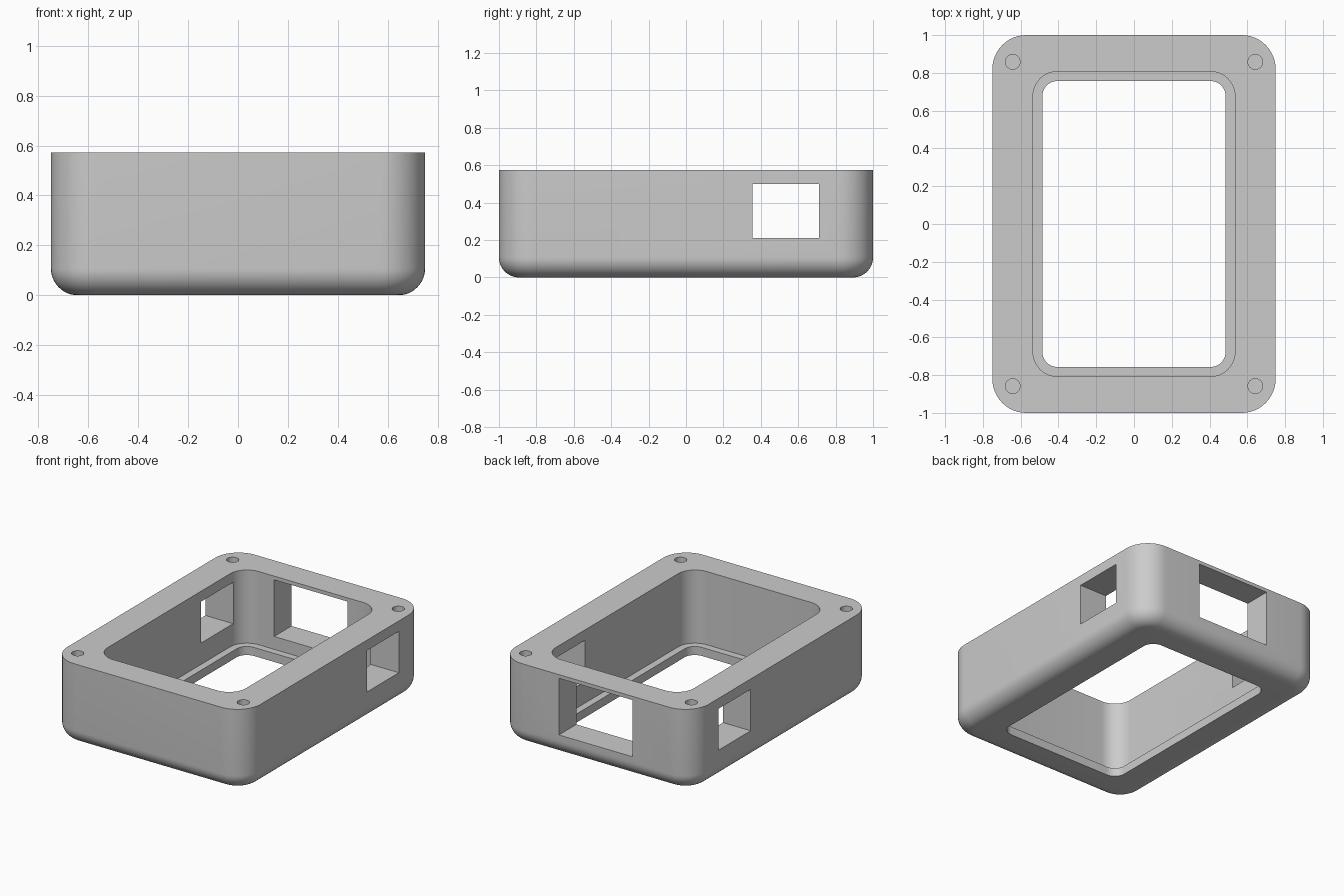
import bpy
import bmesh
from math import sin, cos, pi, radians
from mathutils import Matrix

HEIGHT = 0.573
FILLET = 0.107
SEGMENTS = 12

cube = bpy.data.objects.get("Cube")
if cube:
    bpy.data.objects.remove(cube, do_unlink=True)

grey = bpy.data.materials.new("plain_grey")
grey.use_nodes = True
grey.diffuse_color = (0.6, 0.6, 0.6, 1)
grey.node_tree.nodes["Principled BSDF"].inputs["Base Color"].default_value = grey.diffuse_color


def rounded_loop(bm, half_x, half_y, radius, z):
    """Vertices of a rounded rectangle at height z, counter-clockwise."""
    loop = []
    for corner, (sx, sy) in enumerate([(1, 1), (-1, 1), (-1, -1), (1, -1)]):
        for i in range(SEGMENTS + 1):
            a = (corner + i / SEGMENTS) * pi / 2
            loop.append(bm.verts.new((sx * (half_x - radius) + radius * cos(a),
                                      sy * (half_y - radius) + radius * sin(a), z)))
    return loop


def make_object(name, bm):
    bmesh.ops.recalc_face_normals(bm, faces=bm.faces)
    mesh = bpy.data.meshes.new(name)
    bm.to_mesh(mesh)
    bm.free()
    mesh.materials.append(grey)
    obj = bpy.data.objects.new(name, mesh)
    bpy.context.collection.objects.link(obj)
    return obj


def cut(target, cutter):
    """Subtract the cutter from the target, then drop the cutter."""
    cutter.hide_render = True
    mod = target.modifiers.new("cut", "BOOLEAN")
    mod.operation = "DIFFERENCE"
    mod.solver = "EXACT"
    mod.object = cutter
    bpy.context.view_layer.objects.active = target
    bpy.ops.object.modifier_apply(modifier=mod.name)
    bpy.data.objects.remove(cutter, do_unlink=True)


def box_cutter(name, low, high):
    bm = bmesh.new()
    size = [b - a for a, b in zip(low, high)]
    middle = [(a + b) / 2 for a, b in zip(low, high)]
    bmesh.ops.create_cube(bm, size=1, matrix=Matrix.Translation(middle) @ Matrix.Diagonal((*size, 1)))
    return make_object(name, bm)


# Case: filleted outer wall, top rim, cavity wall, inner ledge and bottom opening
bm = bmesh.new()
loops = []
for i in range(SEGMENTS + 1):
    a = i / SEGMENTS * pi / 2
    inset = FILLET * (1 - sin(a))
    loops.append(rounded_loop(bm, 0.75 - inset, 1 - inset, 0.18 - inset, FILLET * (1 - cos(a))))
loops.append(rounded_loop(bm, 0.75, 1, 0.18, HEIGHT))
loops.append(rounded_loop(bm, 0.535, 0.807, 0.13, HEIGHT))
loops.append(rounded_loop(bm, 0.535, 0.807, 0.13, 0.06))
loops.append(rounded_loop(bm, 0.485, 0.757, 0.08, 0.06))
loops.append(rounded_loop(bm, 0.485, 0.757, 0.08, 0))
for lower, upper in zip(loops, loops[1:] + loops[:1]):
    for i in range(len(lower)):
        j = (i + 1) % len(lower)
        bm.faces.new((lower[i], lower[j], upper[j], upper[i]))
case = make_object("open_case", bm)

# Side windows, straight through both long walls
cut(case, box_cutter("side_window_cutter", (-1, 0.355, 0.21), (1, 0.71, 0.5)))

# Back window
cut(case, box_cutter("back_window_cutter", (-0.285, 0.7, 0.15), (0.285, 1.2, 0.547)))

# Blind screw holes in the top corners
for sx in (-1, 1):
    for sy in (-1, 1):
        bm = bmesh.new()
        bmesh.ops.create_cone(bm, cap_ends=True, segments=32, radius1=0.039, radius2=0.039,
                              depth=0.6, matrix=Matrix.Translation((sx * 0.642, sy * 0.858, HEIGHT)))
        cut(case, make_object("screw_hole_cutter", bm))

# Smooth curves, sharp edges
bpy.ops.object.select_all(action="DESELECT")
case.select_set(True)
bpy.context.view_layer.objects.active = case
bpy.ops.object.shade_smooth_by_angle(angle=radians(30))
